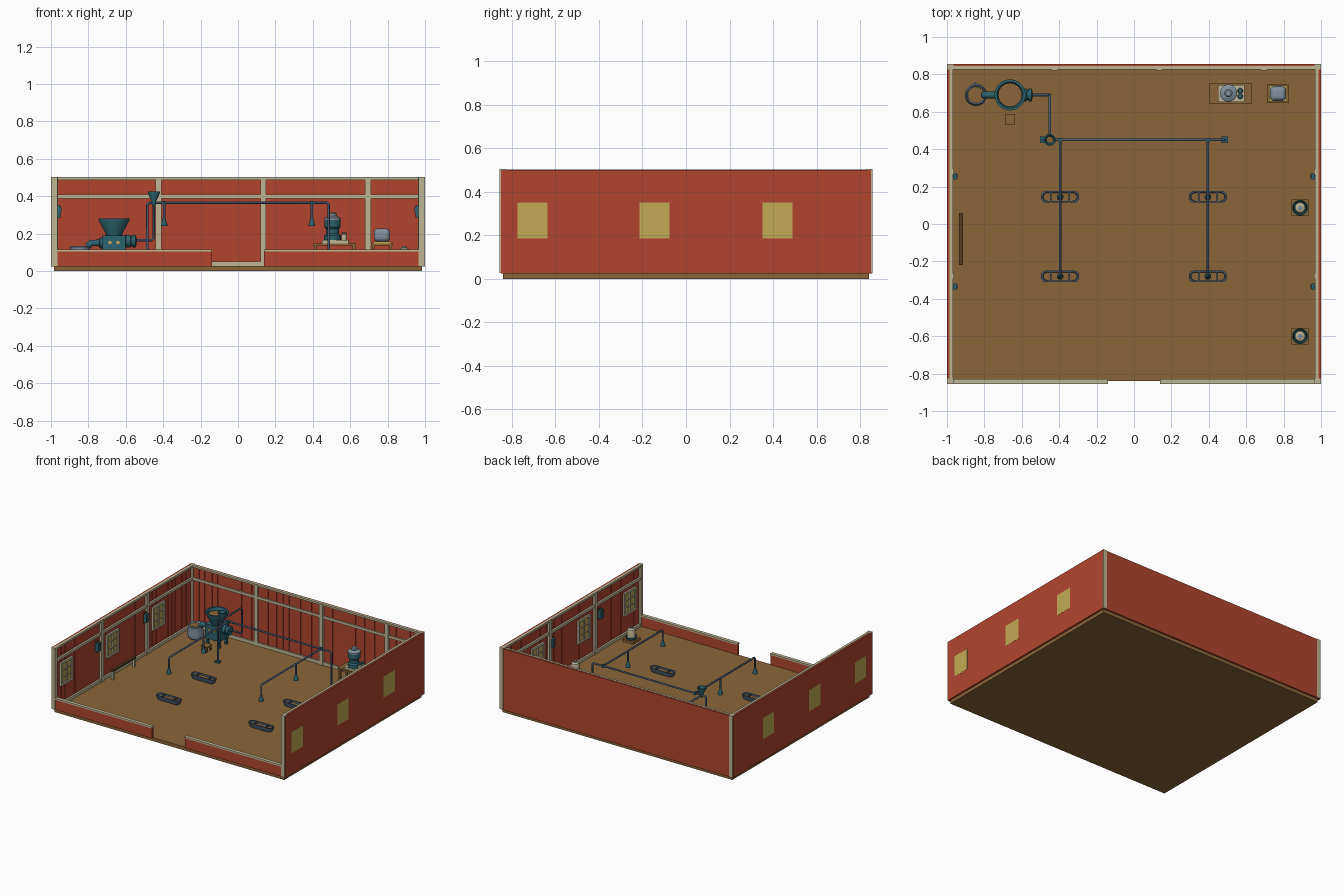
import bpy, bmesh, math, random
from mathutils import Vector

if "Cube" in bpy.data.objects:
    bpy.data.objects.remove(bpy.data.objects["Cube"])
random.seed(4)

def mat(name, rgb):
    m = bpy.data.materials.new(name)
    m.diffuse_color = (*rgb, 1)
    m.use_nodes = True
    m.node_tree.nodes["Principled BSDF"].inputs["Base Color"].default_value = m.diffuse_color
    return m

RED = mat("barn red", (0.44, 0.06, 0.027))
WOOD = mat("floor brown", (0.26, 0.13, 0.04))
DARK = mat("dark wood", (0.10, 0.045, 0.015))
CREAM = mat("cream trim", (0.53, 0.47, 0.30))
GLASS = mat("window yellow", (0.55, 0.40, 0.09))
TEAL = mat("machine teal", (0.025, 0.125, 0.155))
PIPE = mat("pipe blue grey", (0.07, 0.11, 0.17))
GREY = mat("sack grey", (0.22, 0.28, 0.34))

def finish(bm, name, m, smooth=False):
    bmesh.ops.recalc_face_normals(bm, faces=bm.faces)
    me = bpy.data.meshes.new(name)
    bm.to_mesh(me)
    bm.free()
    me.materials.append(m)
    ob = bpy.data.objects.new(name, me)
    bpy.context.collection.objects.link(ob)
    if smooth:
        bpy.ops.object.select_all(action='DESELECT')
        ob.select_set(True)
        bpy.context.view_layer.objects.active = ob
        bpy.ops.object.shade_smooth_by_angle(angle=math.radians(35))
    return ob

def box(name, x, y, z, m):
    """Box from (low, high) ranges."""
    bm = bmesh.new()
    bmesh.ops.create_cube(bm, size=1)
    for v in bm.verts:
        v.co = [(r[0] + r[1]) / 2 + c * abs(r[1] - r[0]) for c, r in zip(v.co, (x, y, z))]
    return finish(bm, name, m)

def cbox(name, cx, cy, w, d, z, m):
    return box(name, (cx - w / 2, cx + w / 2), (cy - d / 2, cy + d / 2), z, m)

def loft(name, rings, m, smooth=True):
    """Closed skin through equal rings of points, capped at both ends."""
    bm = bmesh.new()
    vs = [[bm.verts.new(p) for p in r] for r in rings]
    n = len(vs[0])
    for a, b in zip(vs, vs[1:]):
        for i in range(n):
            bm.faces.new((a[i], a[(i + 1) % n], b[(i + 1) % n], b[i]))
    bm.faces.new(vs[0])
    bm.faces.new(vs[-1])
    return finish(bm, name, m, smooth)

def lathe(name, cx, cy, prof, m, n=24, axis='Z', cz=0):
    """Turned shape from (radius, height) pairs."""
    rings = []
    for r, h in prof:
        ring = []
        for i in range(n):
            a = 2 * math.pi * i / n
            u, v = r * math.cos(a), r * math.sin(a)
            ring.append((cx + u, cy + v, h) if axis == 'Z' else (h, cy + u, cz + v))
        rings.append(ring)
    return loft(name, rings, m)

def pipe(name, pts, r=0.007, m=PIPE):
    cu = bpy.data.curves.new(name, 'CURVE')
    cu.dimensions = '3D'
    cu.bevel_depth, cu.bevel_resolution, cu.use_fill_caps = r, 2, True
    s = cu.splines.new('POLY')
    s.points.add(len(pts) - 1)
    for p, c in zip(s.points, pts):
        p.co = (*c, 1)
    cu.materials.append(m)
    ob = bpy.data.objects.new(name, cu)
    bpy.context.collection.objects.link(ob)
    return ob

# Floor and walls
box("floor", (-.985, .985), (-.84, .84), (0, .027), WOOD)
box("back_wall", (-.985, .985), (.843, .855), (.025, .5), RED)
for s in (-1, 1):
    box("side_wall", (s * .987, s * 1.0), (-.85, .85), (.025, .5), RED)
    box("front_low_wall", (s * .14, s * .985), (-.85, -.835), (.025, .106), RED)
    box("front_wall_cap", (s * .14, s * .985), (-.856, -.829), (.104, .116), CREAM)

# Inner cladding of planks with random widths
def planks(lo, hi):
    p = lo
    while p < hi - .02:
        q = min(p + random.uniform(.04, .1), hi)
        yield p, q - .003
        p = q
for a, b in planks(-.97, .97):
    box("back_plank", (a, b), (.837, .844), (.027, .498), RED)
for s in (-1, 1):
    for a, b in planks(-.83, .83):
        box("side_plank", (s * .981, s * .988), (a, b), (.027, .498), RED)

# Posts and rails
for s in (-1, 1):
    for y in (-.841, .841):
        cbox("corner_post", s * .982, y, .033, .03, (.027, .503), CREAM)
    for y in (-.28, .28):
        cbox("side_post", s * .974, y, .022, .03, (.027, .5), CREAM)
    for z in ((.027, .05), (.388, .408), (.487, .502)):
        box("side_rail", (s * .967, s * .986), (-.84, .84), z, CREAM)
for x in (-.425, .135, .695):
    cbox("back_post", x, .832, .03, .022, (.027, .5), CREAM)
for z in ((.027, .052), (.388, .408), (.487, .502)):
    box("back_rail", (-.97, .97), (.827, .844), z, CREAM)

# Windows with inner frames, and wall control boxes
for s in (-1, 1):
    for y in (-.705, -.145, .42):
        cbox("window_outer_pane", s * .9985, y, .005, .138, (.185, .35), GLASS)
        cbox("window_inner_pane", s * .980, y, .006, .138, (.185, .35), GLASS)
        for k in (-1, 0, 1):
            w = .016 if k else .008
            cbox("window_upright", s * .974, y + k * .066, .014, w, (.18, .355), CREAM)
        for z, t in ((.185, .016), (.24, .008), (.295, .008), (.35, .016)):
            cbox("window_bar", s * .974, y, .013, .146, (z - t / 2, z + t / 2), CREAM)
    for y in (.255, -.335):
        cbox("wall_unit", s * .962, y, .024, .032, (.285, .35), TEAL)
        cbox("wall_unit_face", s * .948, y, .006, .022, (.31, .34), PIPE)
        cbox("wall_unit_bracket", s * .976, y, .02, .02, (.275, .36), DARK)

# Feed mill: body, hopper, motor, outlet
MX, MY = -.663, .69
cbox("mill_body", MX, MY, .125, .11, (.08, .19), TEAL)
for sx in (-1, 1):
    for sy in (-1, 1):
        cbox("mill_leg", MX + sx * .05, MY + sy * .043, .018, .018, (.026, .085), TEAL)
    lathe("mill_gauge", MX + sx * .022, 0, [(.0, 0), (.0, 0)], GLASS, 3).hide_render = True
    cbox("mill_light", MX + sx * .022, MY - .056, .016, .006, (.145, .16), GLASS)
lathe("mill_hopper", MX, MY, [(.042, .185), (.045, .2), (.083, .272), (.083, .28), (.07, .28), (.062, .255)], TEAL, 32)
lathe("mill_feed", MX, MY, [(.064, .252), (.065, .258)], WOOD, 32)
lathe("motor", 0, MY, [(.022, -.605), (.034, -.6), (.034, -.575), (.028, -.573), (.028, -.565), (.034, -.563), (.034, -.548), (.02, -.543)], TEAL, 20, 'X', .16)
lathe("outlet_flange", 0, MY, [(.024, -.74), (.03, -.738), (.03, -.722)], TEAL, 20, 'X', .15)
pipe("outlet_spout", [(-.73, MY, .15), (-.785, MY, .15), (-.805, MY, .13)], .018, TEAL)
cbox("step_stool", MX, .56, .056, .056, (.06, .07), WOOD)
for sx in (-1, 1):
    for sy in (-1, 1):
        cbox("stool_leg", MX + sx * .021, .56 + sy * .021, .008, .008, (.026, .062), WOOD)

# Open sack under the spout
lathe("open_sack", -.845, MY, [(.04, .026), (.055, .04), (.06, .075), (.05, .112), (.055, .128), (.05, .133), (.043, .12)], GREY, 20)
lathe("sack_feed", -.845, MY, [(.042, .118), (.044, .123)], WOOD, 20)
pipe("sack_tie", [(-.88, .72, .125), (-.85, .755, .128), (-.815, .725, .125)], .005, GREY)

# Pipe network with supports
Z = .365
pipe("riser_pipe", [(-.55, MY, .165), (-.462, MY, .165), (-.45, MY, .177), (-.45, MY, Z - .012), (-.45, MY - .012, Z), (-.45, .45, Z)])
pipe("main_pipe", [(-.485, .45, .03), (-.485, .45, Z - .01), (-.475, .45, Z), (.475, .45, Z), (.485, .45, Z - .01), (.485, .45, .03)])
lathe("line_funnel", -.45, .45, [(.01, .35), (.012, .372), (.032, .415), (.032, .426), (.025, .426), (.012, .385)], TEAL)
lathe("funnel_feed", -.45, .45, [(.018, .398), (.02, .403)], WOOD)
for s in (-1, 1):
    cbox("pipe_foot", s * .485, .45, .036, .036, (.026, .036), TEAL)
    X = s * .395
    pipe("branch_pipe", [(X, .45, Z), (X, -.27, Z), (X, -.28, Z - .01), (X, -.28, .27)])
    pipe("drop_pipe", [(X, .145, Z), (X, .145, .27)])
    cbox("pipe_joint", X, .45, .02, .02, (Z - .01, Z + .01), TEAL)
    for y in (.145, -.28):
        lathe("nozzle", X, y, [(.008, .285), (.01, .27), (.018, .248), (.018, .24)], TEAL, 16)
        # Rounded feeding trough
        def oval(hx, hy, z, r=.026):
            r = min(r, hy)
            pts = []
            for q in range(4):
                sx, sy = (1, -1, -1, 1)[q], (1, 1, -1, -1)[q]
                for i in range(5):
                    a = math.pi / 2 * (q + i / 4)
                    pts.append((X + sx * (hx - r) + r * math.cos(a), y + sy * (hy - r) + r * math.sin(a), z))
            return pts
        loft("trough", [oval(.09, .024, .027), oval(.102, .031, .055), oval(.102, .031, .06), oval(.094, .023, .06), oval(.088, .02, .045)], PIPE)
        loft("trough_feed", [oval(.089, .021, .044), oval(.09, .0215, .049)], WOOD)
        for k in (-.05, .05):
            cbox("trough_divider", X + k, y, .008, .046, (.04, .06), PIPE)

# Tables at the back
def table(name, cx, cy, w, d, top):
    cbox(name + "_top", cx, cy, w, d, (top - .012, top), WOOD)
    for sx in (-1, 1):
        for sy in (-1, 1):
            cbox(name + "_leg", cx + sx * (w / 2 - .012), cy + sy * (d / 2 - .012), .014, .014, (.026, top - .01), WOOD)
table("work_table", .517, .697, .23, .106, .148)
cbox("grinder_base", .52, .697, .14, .09, (.148, .165), CREAM)
lathe("grinder_body", .505, .7, [(.045, .165), (.045, .19), (.034, .2), (.034, .225), (.043, .235), (.043, .275)], TEAL)
lathe("grinder_lid", .505, .7, [(.046, .272), (.046, .283), (.03, .292), (.022, .294), (.022, .308), (.015, .313)], GREY)
for y in (.683, .712):
    lathe("jar", .568, y, [(.015, .165), (.015, .195), (.011, .2)], CREAM, 16)
    lathe("jar_lid", .568, y, [(.012, .2), (.012, .207)], TEAL, 16)
table("sack_table", .77, .697, .118, .1, .148)
cbox("scale_plate", .77, .697, .095, .085, (.148, .158), GLASS)
bag = cbox("closed_sack", .77, .697, .088, .08, (.156, .228), GREY)
bv = bag.modifiers.new("round", 'BEVEL')
bv.width, bv.segments = .026, 4

# Drinkers on wooden bases beside the right wall
for y in (.087, -.6):
    cbox("drinker_base", .888, y, .09, .09, (.026, .045), WOOD)
    lathe("drinker_tray", .888, y, [(.036, .045), (.042, .065), (.038, .065), (.033, .052)], TEAL)
    lathe("drinker_tank", .888, y, [(.03, .05), (.03, .105), (.026, .118), (.012, .126)], CREAM)
    lathe("drinker_cap", .888, y, [(.012, .124), (.012, .133)], GREY, 16)

# Bench beside the left wall
box("bench_top", (-.935, -.915), (-.22, .06), (.09, .104), DARK)
for y in (-.21, .05):
    cbox("bench_leg", -.925, y, .016, .016, (.026, .092), CREAM)
